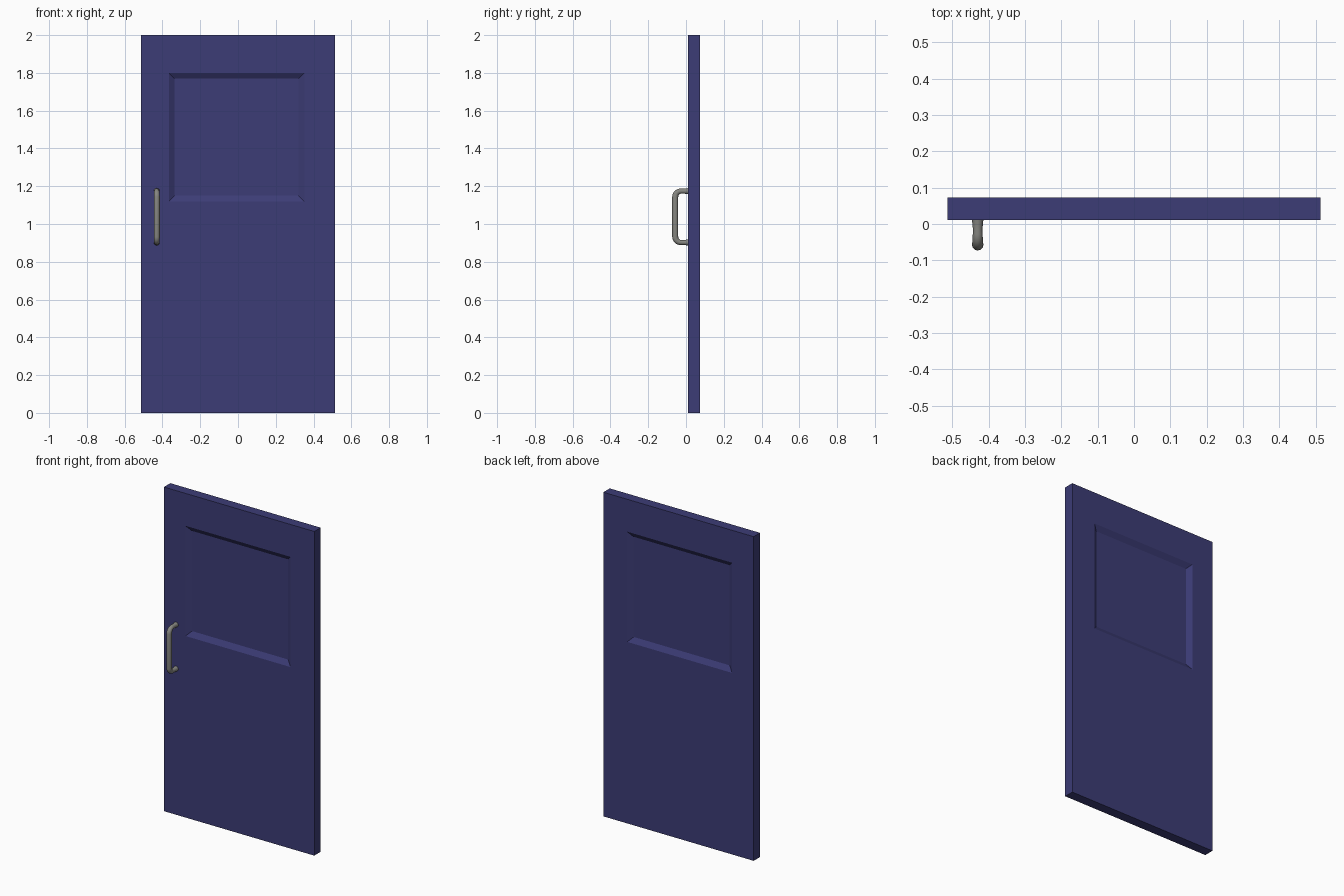
import bpy, bmesh, math
from mathutils import Vector

if "Cube" in bpy.data.objects:
    bpy.data.objects.remove(bpy.data.objects["Cube"])

def material(name, rgb):
    m = bpy.data.materials.new(name)
    m.diffuse_color = (*rgb, 1)
    m.use_nodes = True
    m.node_tree.nodes["Principled BSDF"].inputs["Base Color"].default_value = m.diffuse_color
    return m

# Door slab, with a bevelled recess on the front and back
Y0, Y1, W, H = 0.011, 0.073, 0.513, 2.0
L, R, B, T = -0.366, 0.351, 1.12, 1.80
INSET, DEPTH = 0.031, 0.02

bm = bmesh.new()

def ring(l, r, b, t, y):
    return [bm.verts.new((x, y, z)) for x, z in ((l, b), (r, b), (r, t), (l, t))]

def bridge(a, b):
    for i in range(4):
        j = (i + 1) % 4
        bm.faces.new((a[i], a[j], b[j], b[i]))

rims = []
for y, inward in ((Y0, 1), (Y1, -1)):
    outer = ring(-W, W, 0, H, y)
    opening = ring(L, R, B, T, y)
    panel = ring(L + INSET, R - INSET, B + INSET, T - INSET, y + inward * DEPTH)
    bridge(outer, opening)
    bridge(opening, panel)
    bm.faces.new(panel)
    rims.append(outer)
bridge(*rims)
bmesh.ops.recalc_face_normals(bm, faces=bm.faces)
me = bpy.data.meshes.new("door_panel")
bm.to_mesh(me)
bm.free()
door = bpy.data.objects.new("door_panel", me)
bpy.context.collection.objects.link(door)
me.materials.append(material("blue_paint", (0.045, 0.045, 0.18)))

# Pull handle: round bar with rounded corners and slightly waisted legs
X, BAR_Y, LOW, HIGH, BEND = -0.43, -0.057, 0.902, 1.174, 0.03
path = [(0.014, LOW, 0.016), (0.0, LOW, 0.0145), (-0.015, LOW, 0.013)]
for i in range(7):
    a = math.pi / 2 * i / 6
    path.append((BAR_Y + BEND * (1 - math.sin(a)), LOW + BEND * (1 - math.cos(a)),
                 0.0135 + 0.0025 * i / 6))
path += [(y, LOW + HIGH - z, r) for y, z, r in reversed(path)]

cu = bpy.data.curves.new("handle", 'CURVE')
cu.dimensions = '3D'
cu.bevel_depth = 1.0
cu.bevel_resolution = 4
cu.use_fill_caps = True
sp = cu.splines.new('POLY')
sp.points.add(len(path) - 1)
for p, (y, z, r) in zip(sp.points, path):
    p.co = (X, y, z, 1)
    p.radius = r
handle = bpy.data.objects.new("handle", cu)
bpy.context.collection.objects.link(handle)
cu.materials.append(material("handle_metal", (0.24, 0.24, 0.22)))
bpy.context.view_layer.objects.active = handle
handle.select_set(True)
bpy.ops.object.convert(target='MESH')
bpy.ops.object.shade_smooth_by_angle(angle=math.radians(40))
